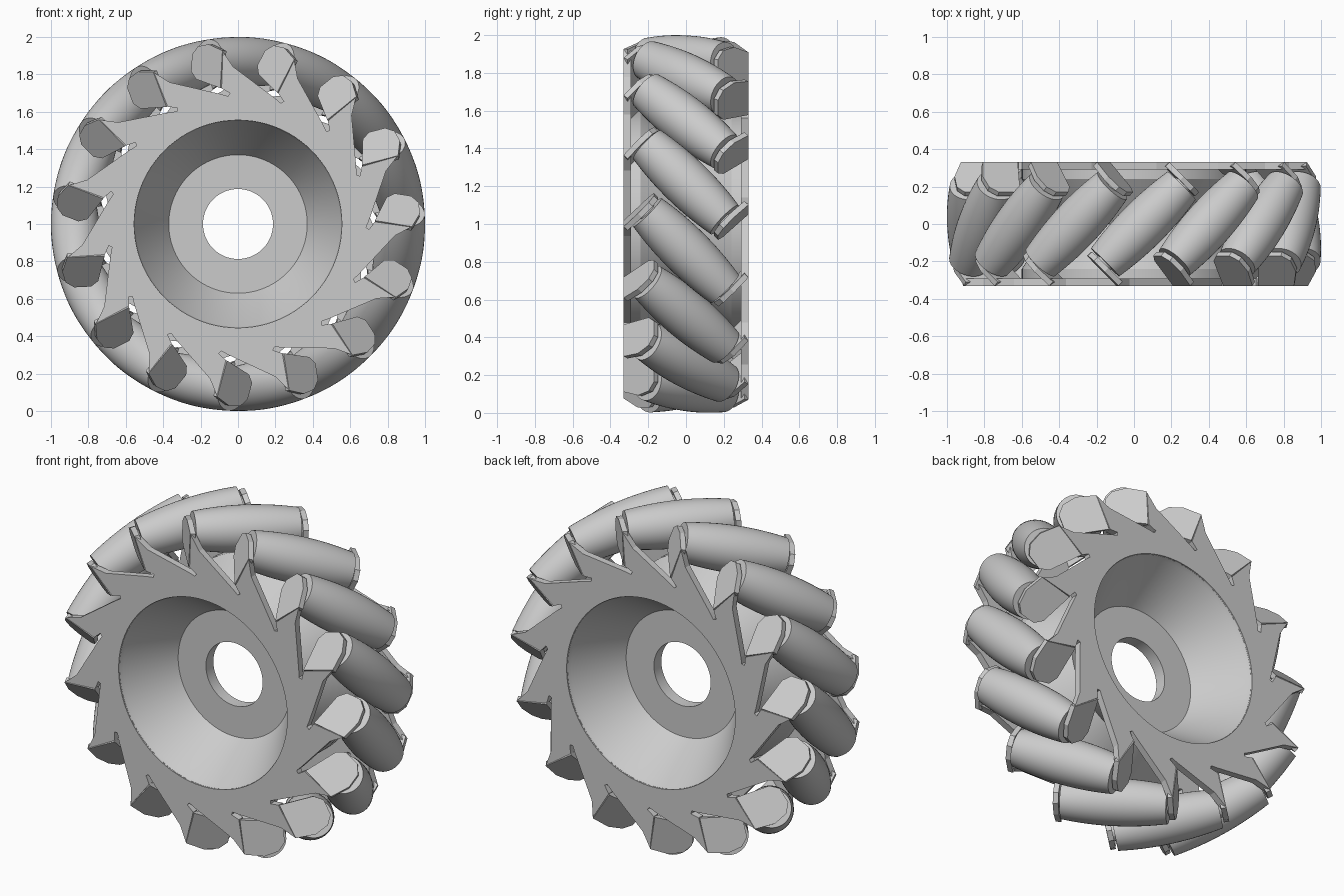
import bpy, bmesh
from math import sin, cos, pi, radians, sqrt
from mathutils import Matrix, Vector

cube = bpy.data.objects.get("Cube")
if cube:
    bpy.data.objects.remove(cube, do_unlink=True)

COUNT = 15                      # rollers around the wheel
STEP = 2 * pi / COUNT
PHASE = radians(3.3)            # turn of the first roller from the top
CENTRE = 0.87                   # distance of roller axes from the wheel axis
HALF = 0.29                     # half length of a roller
LIFT = Matrix.Translation((0, 0, 1))


def finish(name, bm, matrix, smooth=None):
    bmesh.ops.remove_doubles(bm, verts=bm.verts, dist=1e-5)
    bmesh.ops.recalc_face_normals(bm, faces=bm.faces)
    mesh = bpy.data.meshes.new(name)
    bm.to_mesh(mesh)
    bm.free()
    return place(name, mesh, matrix, smooth)


def place(name, mesh, matrix, smooth=None):
    ob = bpy.data.objects.new(name, mesh)
    bpy.context.collection.objects.link(ob)
    ob.matrix_world = matrix
    if smooth:
        bpy.ops.object.select_all(action='DESELECT')
        ob.select_set(True)
        bpy.context.view_layer.objects.active = ob
        bpy.ops.object.shade_smooth_by_angle(angle=radians(smooth))
    return ob


def lathe(points, axis, steps, closed):
    """Spin a profile around an axis through the origin."""
    bm = bmesh.new()
    verts = [bm.verts.new(p) for p in points]
    edges = [bm.edges.new(pair) for pair in zip(verts, verts[1:])]
    if closed:
        edges.append(bm.edges.new((verts[-1], verts[0])))
    bmesh.ops.spin(bm, geom=verts + edges, cent=(0, 0, 0), axis=axis,
                   angle=2 * pi, steps=steps, use_merge=True)
    return bm


def thicken(bm, faces, offset):
    out = bmesh.ops.extrude_face_region(bm, geom=faces, use_keep_orig=True)
    moved = [v for v in out["geom"] if isinstance(v, bmesh.types.BMVert)]
    bmesh.ops.translate(bm, verts=moved, vec=offset)


def roller_frame(i):
    # local x runs along the roller, local z points out of the wheel
    return (LIFT @ Matrix.Rotation(PHASE + i * STEP, 4, 'Y')
            @ Matrix.Rotation(pi / 4, 4, 'Z'))


# Hub: two conical dishes back to back, joined by a thin web with a bore
front = [(0.187, -0.035), (0.37, -0.035), (0.545, -0.30), (0.555, -0.322),
         (0.57, -0.322), (0.60, -0.30), (0.60, -0.24)]
profile = front + [(0.44, 0)] + [(r, -y) for r, y in reversed(front)]
bm = lathe([(r, y, 0) for r, y in profile], (0, 1, 0), 96, True)
finish("hub", bm, LIFT, 25)

# Side plates: flat rings with slotted sawtooth rims
tooth = [(-6.8, 0.70), (-10.2, 0.73), (-8.3, 0.925), (-5, 0.84),
         (13.2, 0.70), (16.2, 0.685), (17.2, 0.70)]


def plate_point(angle, r):
    return Vector((r * sin(angle), -0.33, r * cos(angle)))


bm = bmesh.new()
for i in range(COUNT):
    rim = [plate_point(radians(a) + i * STEP, r) for a, r in tooth]
    last = radians(tooth[-1][0]) + i * STEP
    arc = [plate_point(last - STEP * j / 6, 0.556) for j in range(7)]
    bm.faces.new([bm.verts.new(p) for p in rim + arc])
bmesh.ops.remove_doubles(bm, verts=bm.verts, dist=1e-5)
thicken(bm, bm.faces[:], (0, 0.04, 0))
turn = LIFT @ Matrix.Rotation(PHASE, 4, 'Y')
plate = finish("front_plate", bm, turn)
place("back_plate", plate.data, turn @ Matrix.Rotation(pi, 4, 'Z'))

# Bent tabs holding the roller ends
tab_outline = [(-0.137, 0.72), (0.05, 0.76), (0.09, 0.80), (0.09, 0.89),
               (0.05, 0.935), (-0.03, 0.95), (-0.137, 0.92)]
bm = bmesh.new()
face = bm.faces.new([bm.verts.new((-0.33, b, u)) for b, u in tab_outline])
thicken(bm, [face], (0.03, 0, 0))
tab = finish("front_tab_1", bm, roller_frame(0))

# Barrel roller: its curve makes all rollers together trace a circle
barrel = []
for j in range(17):
    t = HALF * (j / 8 - 1)
    barrel.append((t, 0, 1.0 - sqrt(CENTRE ** 2 + t * t / 2)))
ends = [(-HALF, 0, 0)] + barrel + [(HALF, 0, 0)]
bm = lathe(ends, (1, 0, 0), 40, False)
bmesh.ops.translate(bm, verts=bm.verts, vec=(0, 0, CENTRE))
roller = finish("roller_1", bm, roller_frame(0), 35)

# Axle pin bridging the roller and both tabs
bm = lathe([(-0.31, 0, 0), (-0.31, 0, 0.05), (0.31, 0, 0.05), (0.31, 0, 0)],
           (1, 0, 0), 20, False)
bmesh.ops.translate(bm, verts=bm.verts, vec=(0, 0, CENTRE))
pin = finish("axle_pin_1", bm, roller_frame(0), 35)

# Repeat around the wheel
flip = Matrix.Rotation(pi, 4, 'Z')
for i in range(COUNT):
    frame = roller_frame(i)
    place(f"back_tab_{i + 1}", tab.data, frame @ flip)
    if i:
        place(f"front_tab_{i + 1}", tab.data, frame)
        place(f"roller_{i + 1}", roller.data, frame)
        place(f"axle_pin_{i + 1}", pin.data, frame)
